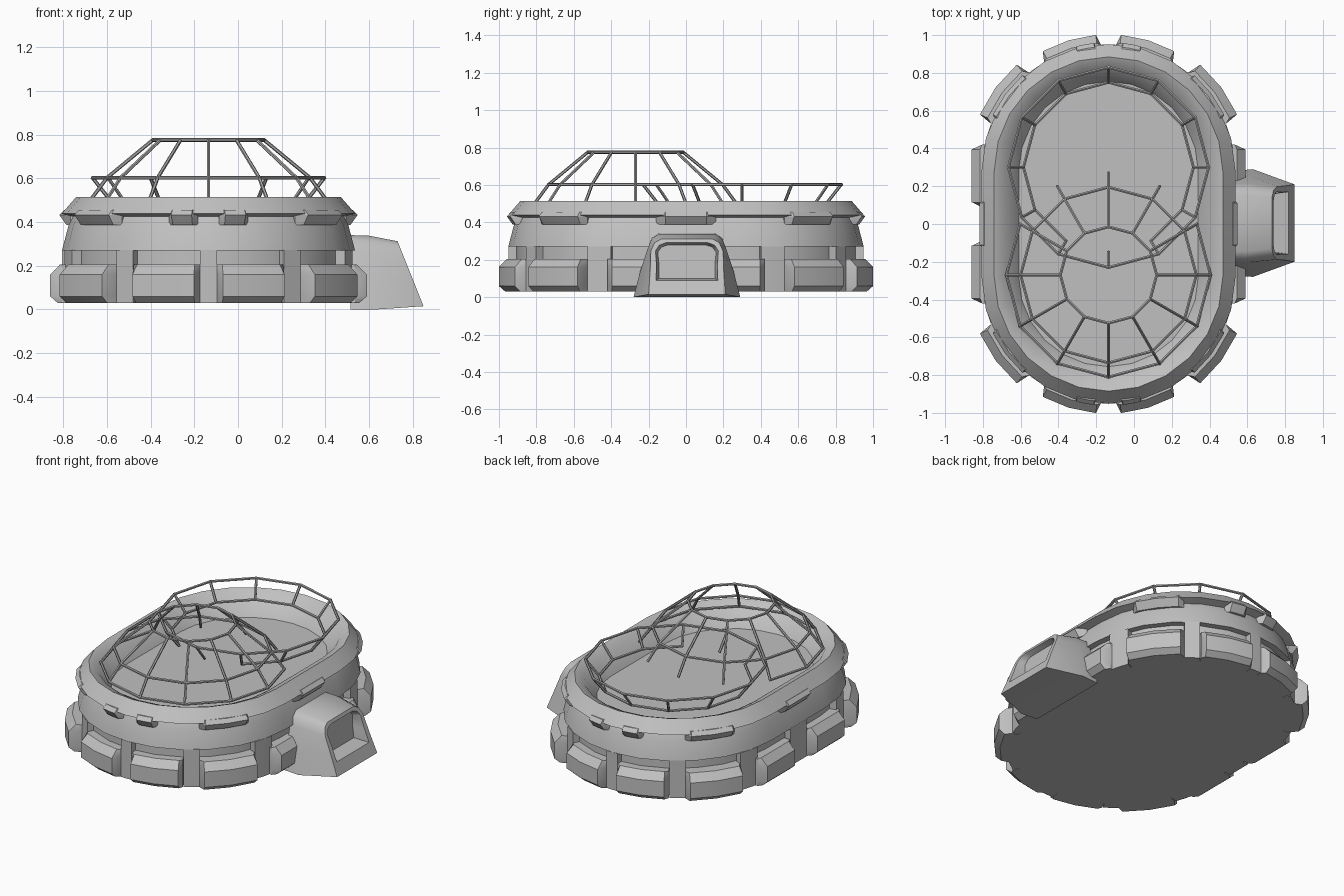
import bpy, bmesh
from math import sin, cos, radians, pi
from mathutils import Vector

if "Cube" in bpy.data.objects:
    bpy.data.objects.remove(bpy.data.objects["Cube"])

CX, H = -0.135, 0.28          # oval centre and half length of its straight sides


def material(name, v):
    m = bpy.data.materials.new(name)
    m.use_nodes = True
    m.diffuse_color = (v, v, v, 1)
    m.node_tree.nodes["Principled BSDF"].inputs["Base Color"].default_value = (v, v, v, 1)
    return m


WALL = material("wall_grey", 0.53)
BAR = material("bar_grey", 0.4)


def finish(name, bm, mat, angle=35):
    bmesh.ops.remove_doubles(bm, verts=bm.verts, dist=0.0005)
    bmesh.ops.recalc_face_normals(bm, faces=bm.faces)
    me = bpy.data.meshes.new(name)
    bm.to_mesh(me)
    bm.free()
    me.materials.append(mat)
    ob = bpy.data.objects.new(name, me)
    bpy.context.collection.objects.link(ob)
    bpy.ops.object.select_all(action='DESELECT')
    ob.select_set(True)
    bpy.context.view_layer.objects.active = ob
    bpy.ops.object.shade_smooth_by_angle(angle=radians(angle))


def bridge(bm, a, b, wrap):
    n = len(a)
    for i in range(n if wrap else n - 1):
        j = (i + 1) % n
        bm.faces.new((a[i], a[j], b[j], b[i]))


def ring_at(bm, profile, cy, ang):
    """Stand an (r, z) profile at one station of the oval."""
    return [bm.verts.new((CX + r * cos(ang), cy + r * sin(ang), z)) for r, z in profile]


def segment(bm, profile, stations, base=None, ends=0.0):
    """Sweep a closed profile along part of the oval; base chamfers the ends."""
    rings = [ring_at(bm, profile, *s) for s in stations]
    if base is not None:
        flat = [(min(r, base), z) for r, z in profile]
        (y0, a0), (y1, a1) = stations[0], stations[-1]
        dy = ends if a0 == a1 else 0
        da = 0 if a0 == a1 else ends / 0.67
        sy, sa = (1 if y1 > y0 else -1), (1 if a1 > a0 else -1)
        rings.insert(0, ring_at(bm, flat, y0 - sy * dy, a0 - sa * da))
        rings.append(ring_at(bm, flat, y1 + sy * dy, a1 + sa * da))
    for p, q in zip(rings, rings[1:]):
        bridge(bm, p, q, True)
    bm.faces.new(rings[0])
    bm.faces.new(rings[-1])


def arc(mid, half, sx, sy, n=2):
    """Stations on an end cap; angles measured from the y axis."""
    out = []
    for i in range(n + 1):
        a = radians(mid - half + 2 * half * i / n)
        out.append((sy * H, pi / 2 * sy - sx * sy * a))
    return out


def side(mid, half, sx):
    a = 0 if sx > 0 else pi
    return [(mid - half, a), (mid + half, a)]


QUADRANTS = [(sx, sy) for sx in (-1, 1) for sy in (-1, 1)]

# Main shell: base, sloped wall, overhanging rim and sunken floor
bm = bmesh.new()
shell = [(0, .03), (.63, .03), (.63, .27), (.67, .27), (.665, .29), (.64, .385),
         (.62, .425), (.672, .438), (.605, .515), (.548, .49), (.475, .38), (0, .38)]
stations = [(H, pi * i / 12) for i in range(13)] + [(-H, pi + pi * i / 12) for i in range(13)]
rings = [ring_at(bm, shell, *s) for s in stations]
for p, q in zip(rings, rings[1:] + rings[:1]):
    bridge(bm, p, q, False)
finish("building_shell", bm, WALL)

# Upright ribs between the niches
bm = bmesh.new()
rib = [(.60, .03), (.67, .03), (.67, .272), (.60, .272)]
for sx, sy in QUADRANTS:
    segment(bm, rib, arc(35, 4, sx, sy, 1))
    segment(bm, rib, arc(74, 5.5, sx, sy))
for s in (-1, 1):
    segment(bm, rib, arc(0, 3.3, 1, s))
    segment(bm, rib, side(0, .08, s))
finish("wall_ribs", bm, WALL)

# Chamfered blocks filling the lower part of each niche
bm = bmesh.new()
block = [(.60, .03), (.69, .03), (.724, .06), (.724, .16), (.68, .205), (.60, .205)]
corner_block = [(r + .02 if r > .65 else r, z) for r, z in block]
for sx, sy in QUADRANTS:
    segment(bm, block, arc(17, 11.7, sx, sy), .67, .022)
    segment(bm, corner_block, arc(53.5, 12.7, sx, sy), .67, .022)
    segment(bm, block, side(sy * .255, .14, sx), .67, .025)
finish("base_blocks", bm, WALL, 25)

# Chamfered brackets beneath the rim
bm = bmesh.new()
bracket = [(.60, .387), (.65, .387), (.682, .432), (.66, .455), (.60, .455)]
for sx, sy in QUADRANTS:
    segment(bm, bracket, arc(53, 11, sx, sy), .63, .035)
    segment(bm, bracket, arc(10.5, 4, sx, sy), .63, .025)
for s in (-1, 1):
    segment(bm, bracket, side(0, .11, s), .63, .05)
finish("rim_brackets", bm, WALL, 25)

# Entrance porch: arched sections lofted to a sloping front with a recessed doorway
bm = bmesh.new()


def arch(half_bottom, half_top, z0, z1, x_of_z):
    h = z1 - z0
    right = [(half_bottom, z0), (half_bottom * .6 + half_top * .4, z0 + h * .4),
             (half_top + .008, z0 + h * .78), (half_top - .012, z0 + h * .93),
             (half_top - .05, z1)]
    loop = right + [(-y, z) for y, z in reversed(right)]
    return [bm.verts.new((x_of_z(z), y + .005, z)) for y, z in loop]


def front(z):
    return .855 - .4 * z


sections = [arch(.275, .20, 0, .34, lambda z: .515),
            arch(.285, .20, 0, .338, lambda z: .63 - .1 * z),
            arch(.205, .185, .015, .312, front),
            arch(.165, .160, .09, .292, front),
            arch(.15, .148, .10, .28, lambda z: .73 - .1 * z)]
for p, q in zip(sections, sections[1:]):
    bridge(bm, p, q, True)
bm.faces.new(sections[0])
bm.faces.new(sections[-1])
finish("entrance_porch", bm, WALL, 40)


# Thin bar frames over the roof
def bar(bm, a, b, r=.0085):
    a, b = Vector(a), Vector(b)
    d = b - a
    m = d.to_track_quat('Z', 'Y').to_matrix().to_4x4()
    m.translation = (a + b) / 2
    bmesh.ops.create_cone(bm, cap_ends=True, segments=6, radius1=r, radius2=r,
                          depth=d.length + r, matrix=m)


def frame(name, cy, levels, count=12):
    bm = bmesh.new()
    rows = [[(CX + r * sin(2 * pi * i / count), cy + r * cos(2 * pi * i / count), z)
             for i in range(count)] for r, z in levels]
    for k, row in enumerate(rows):
        for i in range(count):
            # the lowest ring stays open on the side over the floor
            over_floor = row[i][1] * cy < 0 and row[i - 1][1] * cy < 0
            if levels[k][1] > .55 or not over_floor:
                bar(bm, row[i - 1], row[i])
            if k:
                bar(bm, rows[k - 1][i], row[i])
    finish(name, bm, BAR)


frame("dome_frame", -.27, [(.54, .50), (.465, .602), (.255, .775)])
frame("open_roof_frame", .30, [(.45, .50), (.53, .602)])
